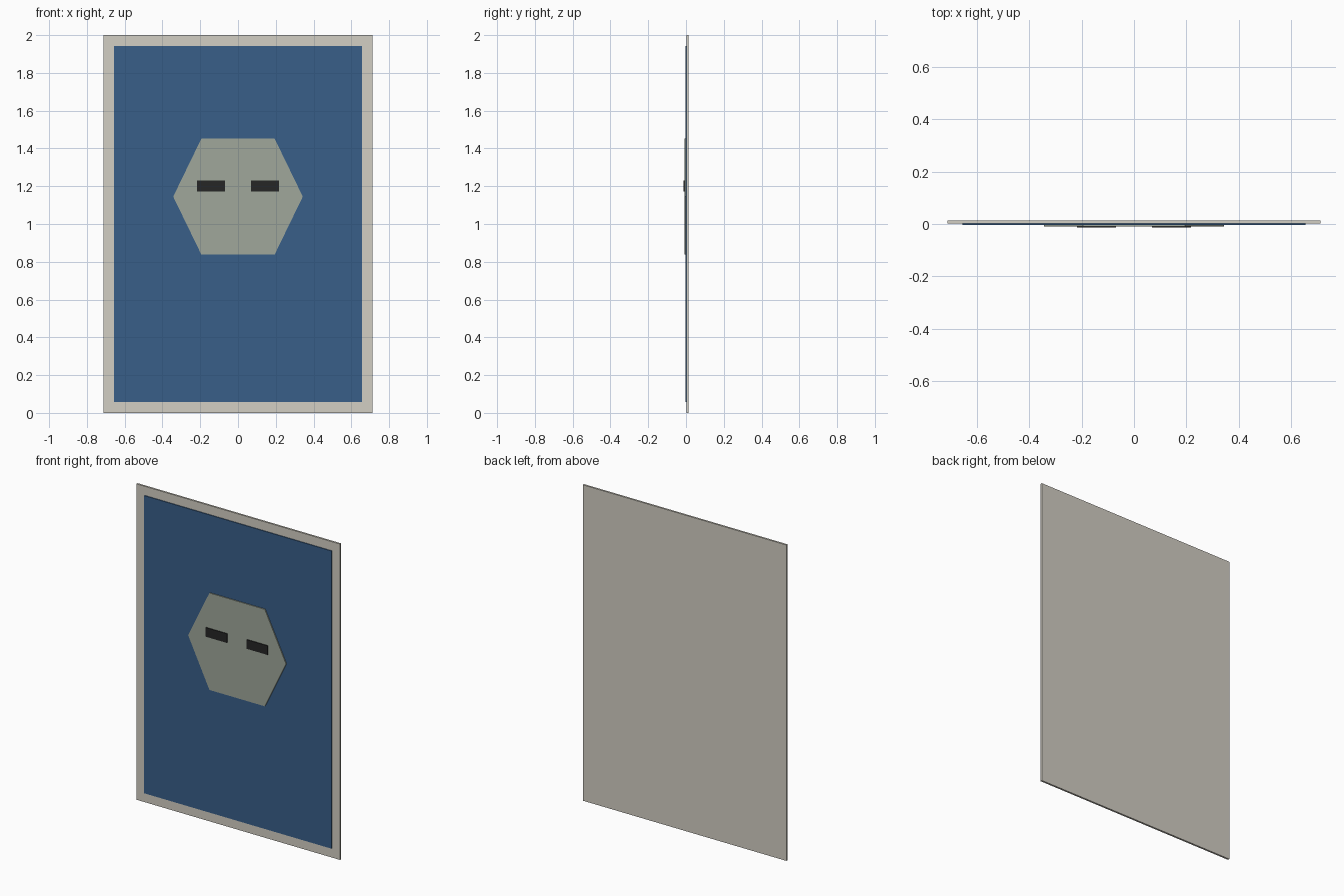
import bpy
import bmesh

if "Cube" in bpy.data.objects:
    bpy.data.objects.remove(bpy.data.objects["Cube"])


def material(name, rgb):
    m = bpy.data.materials.new(name)
    m.diffuse_color = (*rgb, 1.0)
    m.use_nodes = True
    m.node_tree.nodes["Principled BSDF"].inputs["Base Color"].default_value = m.diffuse_color
    return m


CREAM = material("warm cream", (0.65, 0.62, 0.55))
BLUE = material("deep blue", (0.040, 0.114, 0.25))
SAGE = material("pale sage", (0.35, 0.39, 0.325))
BLACK = material("soft black", (0.019, 0.019, 0.019))


def plate(name, outline, front, back, mat):
    """Flat plate: an x-z outline extruded from y=front to y=back."""
    bm = bmesh.new()
    face = bm.faces.new([bm.verts.new((x, front, z)) for x, z in outline])
    ext = bmesh.ops.extrude_face_region(bm, geom=[face], use_keep_orig=True)
    moved = [v for v in ext["geom"] if isinstance(v, bmesh.types.BMVert)]
    bmesh.ops.translate(bm, vec=(0, back - front, 0), verts=moved)
    bmesh.ops.recalc_face_normals(bm, faces=bm.faces)
    mesh = bpy.data.meshes.new(name)
    bm.to_mesh(mesh)
    bm.free()
    mesh.materials.append(mat)
    obj = bpy.data.objects.new(name, mesh)
    bpy.context.collection.objects.link(obj)
    return obj


def rect(x0, x1, z0, z1):
    return [(x0, z0), (x1, z0), (x1, z1), (x0, z1)]


# Backing board with a thin blue panel inset from its border
plate("backing_board", rect(-0.713, 0.713, 0.0, 2.0), 0.002, 0.014, CREAM)
plate("blue_panel", rect(-0.656, 0.656, 0.058, 1.943), -0.003, 0.002, BLUE)

# Six-sided face plate
half = [(0.194, 0.838), (0.343, 1.145), (0.194, 1.452)]
hexagon = half + [(-x, z) for x, z in reversed(half)]
plate("hexagon_plate", hexagon, -0.009, -0.003, SAGE)

# Two dark eye slots, mirrored
for side, label in ((-1, "left"), (1, "right")):
    x0, x1 = sorted((side * 0.069, side * 0.217))
    plate(label + "_eye_slot", rect(x0, x1, 1.171, 1.229), -0.014, -0.009, BLACK)
